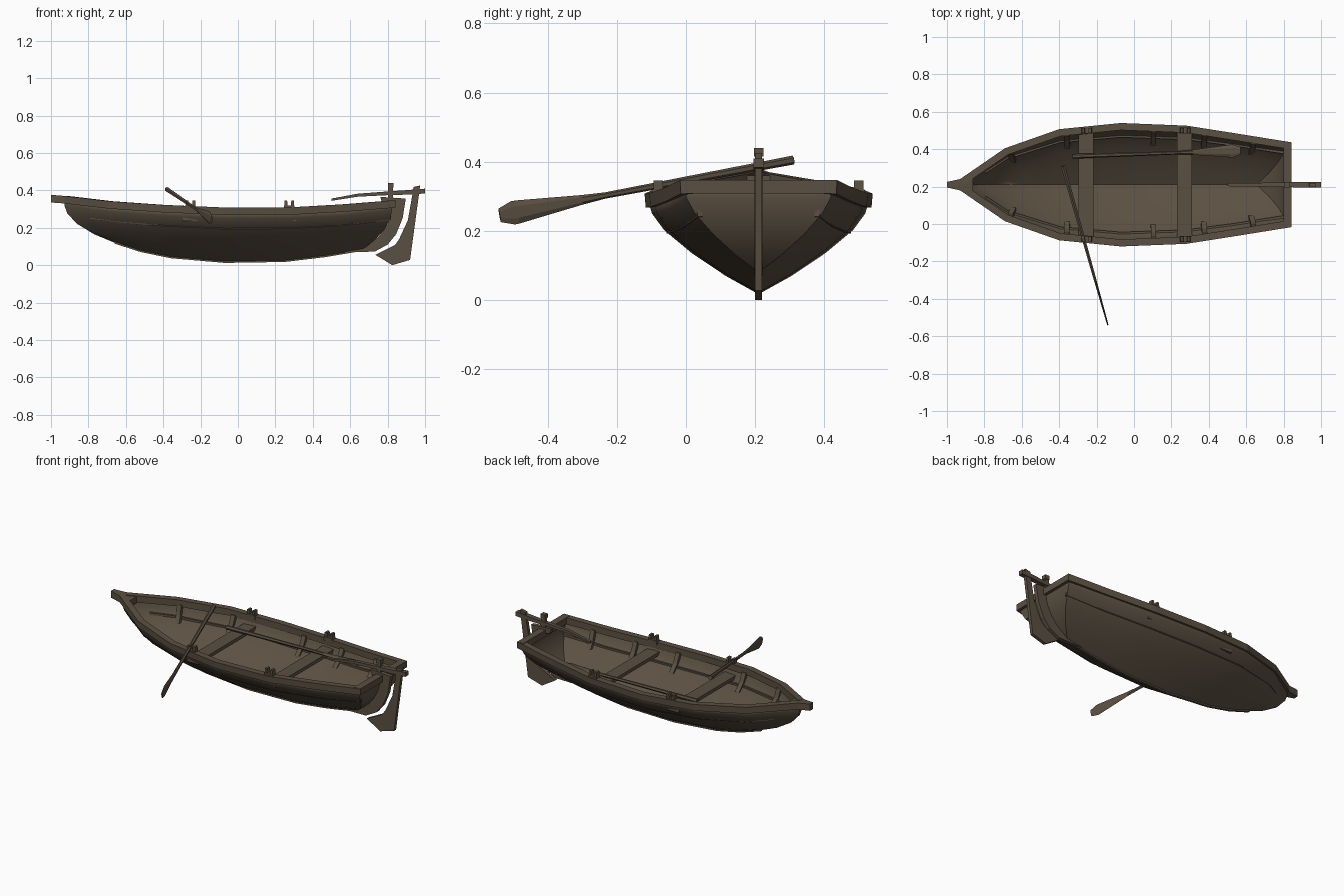
import bpy, bmesh, math
from mathutils import Vector

if "Cube" in bpy.data.objects:
    bpy.data.objects.remove(bpy.data.objects["Cube"])

CY = 0.21  # boat centreline in world y
wood = bpy.data.materials.new("weathered brown wood")
wood.diffuse_color = (0.105, 0.080, 0.054, 1)
wood.use_nodes = True
wood.node_tree.nodes["Principled BSDF"].inputs["Base Color"].default_value = wood.diffuse_color


def finish(name, bm, smooth=None):
    bmesh.ops.remove_doubles(bm, verts=bm.verts, dist=1e-5)
    bmesh.ops.recalc_face_normals(bm, faces=bm.faces)
    bmesh.ops.translate(bm, verts=bm.verts, vec=(0, CY, 0))
    me = bpy.data.meshes.new(name)
    bm.to_mesh(me)
    bm.free()
    me.materials.append(wood)
    ob = bpy.data.objects.new(name, me)
    bpy.context.collection.objects.link(ob)
    if smooth:
        bpy.ops.object.select_all(action='DESELECT')
        ob.select_set(True)
        bpy.context.view_layer.objects.active = ob
        bpy.ops.object.shade_smooth_by_angle(angle=math.radians(smooth))
    return ob


def loft(name, rings, smooth=None):
    """Skin closed rings of equal point count and cap both ends."""
    bm = bmesh.new()
    vs = [[bm.verts.new(p) for p in r] for r in rings]
    n = len(rings[0])
    for a, b in zip(vs, vs[1:]):
        for i in range(n):
            j = (i + 1) % n
            bm.faces.new((a[i], a[j], b[j], b[i]))
    bm.faces.new(vs[0])
    bm.faces.new(vs[-1])
    return finish(name, bm, smooth)


def plate(name, pts, half):
    """Side-view (x, z) outline with thickness across y."""
    return loft(name, [[(x, -half, z) for x, z in pts], [(x, half, z) for x, z in pts]])


def box(name, x0, x1, y0, y1, z0, z1, taper=0.0):
    return loft(name, [[(x0, y0, z0), (x1, y0, z0), (x1, y1, z0), (x0, y1, z0)],
                       [(x0 + taper, y0, z1), (x1 - taper, y0, z1),
                        (x1 - taper, y1, z1), (x0 + taper, y1, z1)]])


# hull stations: top x, half width, top z, keel x, keel z
ST = [(-.93, .012, .345, -.66, .12), (-.69, .185, .315, -.52, .075),
      (-.40, .285, .295, -.36, .042), (-.07, .318, .282, -.07, .017),
      (.28, .304, .283, .25, .022), (.56, .262, .295, .46, .047),
      (.825, .215, .325, .66, .08)]
# section: height fraction, width fraction
SEC = [(0, 0), (.2, .3), (.45, .61), (.7, .86), (.88, .97), (1, 1)]


def hull_point(u, t, inset=0.0):
    i = min(int(u), len(ST) - 2)
    f = u - i
    tx, w, tz, kx, kz = [a + (b - a) * f for a, b in zip(ST[i], ST[i + 1])]
    for (t0, w0), (t1, w1) in zip(SEC, SEC[1:]):
        if t <= t1:
            wf = w0 + (w1 - w0) * (t - t0) / (t1 - t0)
            break
    return Vector((kx + (tx - kx) * (1 - (1 - t) ** 2.3), max(w * wf - inset, 0),
                   kz + (tz - kz) * t))


# hull shell with transom
bm = bmesh.new()
SUB = 2
rows = []
for k in range((len(ST) - 1) * SUB + 1):
    pts = [hull_point(k / SUB, t) for t, _ in SEC]
    loop = [Vector((p.x, -p.y, p.z)) for p in reversed(pts)] + pts[1:]
    rows.append([bm.verts.new(p) for p in loop])
m = len(rows[0])
for a, b in zip(rows, rows[1:]):
    for i in range(m - 1):
        bm.faces.new((a[i], a[i + 1], b[i + 1], b[i]))
for end in (rows[0], rows[-1]):
    for i in range(m // 2):
        ring = [end[i], end[i + 1], end[m - 2 - i], end[m - 1 - i]]
        bm.faces.new(list(dict.fromkeys(ring)))
bm.normal_update()
hull = finish("hull", bm, 32)
sol = hull.modifiers.new("planking", 'SOLIDIFY')
sol.thickness = 0.014
sol.offset = -1


def rail(name, pts, width, height):
    """Rectangular strip along an outer edge, offset inward, on both sides."""
    for s, side in ((1, "left"), (-1, "right")):
        rings = []
        for i, p in enumerate(pts):
            a, b = Vector(pts[max(i - 1, 0)]), Vector(pts[min(i + 1, len(pts) - 1)])
            d = (b - a).xy.normalized()
            x, y, z = p
            ix, iy = x + d.y * width, max(y - d.x * width, 0)
            rings.append([(x, y * s, z), (ix, iy * s, z),
                          (ix, iy * s, z - height), (x, y * s * .99, z - height)])
        loft(side + "_" + name, rings)


# gunwales and inner stringers
rail("gunwale", [(-.93, .03, .37), (-.69, .195, .342), (-.40, .297, .322), (-.07, .33, .308),
                 (.28, .316, .309), (.56, .272, .325), (.84, .227, .347)], .038, .04)
rail("stringer", [hull_point(k / 2, .74, .012) for k in range(1, 13)], .016, .02)

# transom cap and stem head
box("transom_cap", .80, .842, -.225, .225, .308, .347)
loft("stem_head", [[(-1, -.015, .335), (-1, .015, .335), (-1, .015, .376), (-1, -.015, .376)],
                   [(-.93, -.03, .33), (-.93, .03, .33), (-.93, .03, .37), (-.93, -.03, .37)],
                   [(-.86, -.055, .322), (-.86, .055, .322), (-.86, .055, .36), (-.86, -.055, .36)]])

# ribs inside the hull
for n, u in enumerate((1.1, 2.12, 3.5, 4.35, 5.3)):
    for s in (1, -1):
        rings = []
        for t in (.62, .8, 1):
            o, q = hull_point(u, t, .012), hull_point(u, t, .032)
            rings.append([(o.x - .014, o.y * s, o.z), (o.x + .014, o.y * s, o.z),
                          (q.x + .014, q.y * s, q.z), (q.x - .014, q.y * s, q.z)])
        loft("rib_%d" % n, rings)

# seats and rowlocks
for n, x in enumerate((-.257, .27)):
    box("seat_%d" % n, x - .04, x + .04, -.283, .283, .235, .256)
    for s in (1, -1):
        y = s * .29
        cx = x + .004
        box("rowlock_base", cx - .032, cx + .032, y - .017, y + .017, .295, .32, .006)
        for d in (-.018, .018):
            box("rowlock_horn", cx + d - .009, cx + d + .009, y - .014, y + .014, .315, .346, .002)

# sternpost with skeg, keel strip
plate("sternpost", [(.56, .07), (.73, .072), (.80, .11), (.845, .165), (.88, .25), (.897, .356),
                    (.76, .365), (.77, .335), (.82, .32), (.80, .22), (.75, .15), (.65, .085)], .012)
keel = [hull_point(k / 2, 0) for k in range(0, 13)]
loft("keel", [[(p.x, -.007, p.z - .005), (p.x, .007, p.z - .005),
               (p.x, .007, p.z + .012), (p.x, -.007, p.z + .012)] for p in keel])

# rudder, tiller and its pin
plate("rudder", [(.735, .055), (.825, 0), (.92, .028), (.974, .426), (.938, .418), (.932, .375),
                 (.908, .24), (.862, .14), (.84, .108)], .010)
tiller = [(.50, .35, .008, .006), (.64, .374, .010, .008), (.80, .384, .012, .010),
          (.90, .389, .015, .012), (1.0, .396, .015, .013)]
loft("tiller", [[(x, -w, z - h), (x, w, z - h), (x, w, z + h), (x, -w, z + h)]
                for x, z, w, h in tiller])
box("tiller_pin", .803, .828, -.010, .010, .34, .42)
box("tiller_pin_head", .801, .832, -.014, .014, .415, .44)


def oar(name, a, b, wide):
    """Round shaft from handle a to blade tip b; blade width along 'wide'."""
    a, b = Vector(a), Vector(b)
    d = (b - a).normalized()
    thick = d.cross(Vector(wide)).normalized()
    wide = thick.cross(d).normalized()
    rings = []
    for f, w, h in ((0, .013, .013), (.15, .012, .012), (.64, .009, .009), (.72, .014, .008),
                    (.94, .034, .005), (.955, .034, .005), (1, .020, .004)):
        c = a.lerp(b, f)
        rings.append([c + wide * w * math.cos(k * math.pi / 3) + thick * h * math.sin(k * math.pi / 3)
                      for k in range(6)])
    loft(name, rings)


# one oar out in its rowlock, one laid on the seats
oar("working_oar", (-.38, .10, .405), (-.14, -.749, .245), (0, 0, 1))
oar("stowed_oar", (-.33, .152, .269), (.57, .182, .269), (0, 1, 0))
